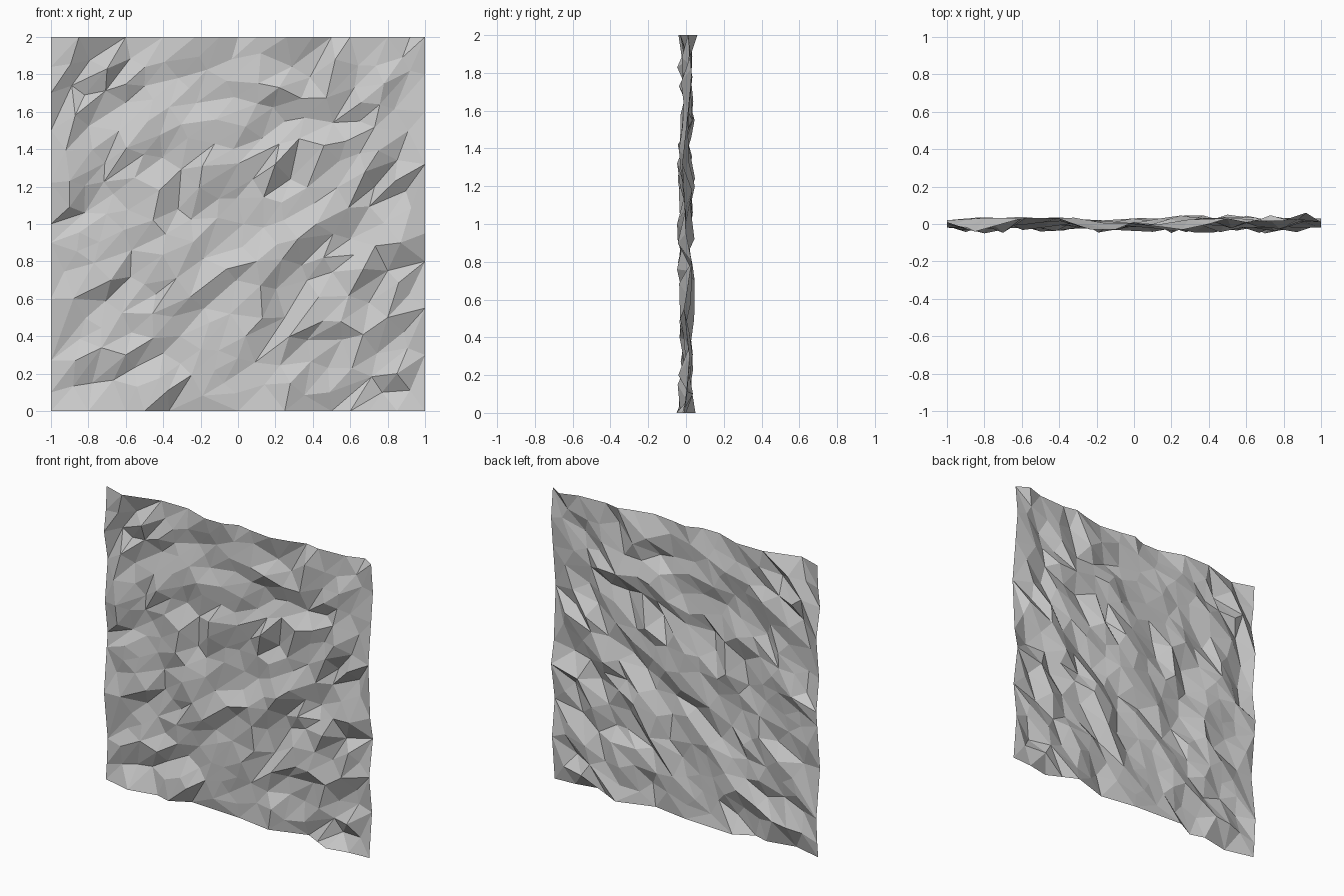
import bpy, bmesh, random
from mathutils import Vector
from mathutils.geometry import delaunay_2d_cdt

random.seed(4)
cube = bpy.data.objects.get("Cube")
if cube:
    bpy.data.objects.remove(cube, do_unlink=True)

# Stone material
stone = bpy.data.materials.new("pale_grey_stone")
stone.use_nodes = True
colour = (0.6, 0.6, 0.6, 1)
stone.diffuse_color = colour
stone.node_tree.nodes["Principled BSDF"].inputs["Base Color"].default_value = colour

# Crests stand forward (-y), hollows sit back (+y); pairs are x, z
crests = [(-.9, 1.23), (-.7, 1.83), (-.42, 1.18), (-.19, 1.31), (.2, 1.32), (.22, 1.73),
          (.52, 1.88), (.78, 1.75), (.68, 1.28), (.46, 1.42), (-.06, .76), (.1, .8),
          (.32, .92), (.42, 1), (.87, .9), (-.6, .3), (-.68, .7), (-.33, .71), (.12, .67),
          (.28, .15), (.85, .2), (.8, .5), (-.87, .27), (-.54, .13), (.04, .4), (.67, .76)]
hollows = [(-.82, 1.06), (-.6, 1.65), (-.82, 1.69), (-.57, .86), (-.32, 1.08), (.08, 1.24),
           (.28, 1.24), (.25, 1.55), (.65, 1.55), (.92, 1.82), (.73, 1.2), (.34, .78),
           (.37, .7), (.6, .92), (.8, .75), (-.78, .15), (-.4, .31), (-.57, .42),
           (-.18, .55), (-.31, .4), (.25, .5), (.37, .38), (.49, .1), (.77, .1), (.7, .58),
           (-.32, 1.78), (.03, 1.0)]
# Rim profiles: position along the side, then depth y
bottom_rim = [(-1, 0), (-.8, -.05), (-.6, -.01), (-.5, -.04), (-.37, .03), (0, .01),
              (.25, -.03), (.5, .05), (.6, 0), (.7, -.05), (.85, -.02)]
right_rim = [(0, -.01), (.3, .02), (.55, -.01), (.8, .03), (.95, 0), (1.32, -.02),
             (1.6, .01), (1.8, .03)]
top_rim = [(1, .01), (.92, .06), (.8, .02), (.6, .01), (.5, .03), (.4, 0), (.26, -.03),
           (.1, -.01), (0, .01), (-.1, -.03), (-.23, -.03), (-.4, .03), (-.6, .03), (-.85, -.04)]
left_rim = [(2, .01), (1.84, 0), (1.7, -.02), (1.5, .02), (1.22, -.01), (1, .02), (.9, .01),
            (.6, -.02), (.27, .02), (.1, .01)]


def squeeze(x, z):
    """Shorten the rising diagonal so that facets come out long in that direction."""
    along, across = (x + z) * 0.5, (z - x) * 0.5
    return Vector((along * 0.58, across))


points, heights = [], []


def add(x, z, y):
    points.append((x, z))
    heights.append(y)


# Rim, anticlockwise from the lower left corner
for x, y in bottom_rim:
    add(x, 0, y)
for z, y in right_rim:
    add(1, z, y)
for x, y in top_rim:
    add(x, 2, y)
for z, y in left_rim:
    add(-1, z, y)
rim_count = len(points)
rim = [(i, (i + 1) % rim_count) for i in range(rim_count)]

# Main crests and hollows
for x, z in crests:
    add(x, z, random.uniform(-0.05, -0.02))
for x, z in hollows:
    add(x, z, random.uniform(0.015, 0.05))

# Smaller bumps fill the gaps
flat = [squeeze(*p) for p in points]
for _ in range(6000):
    x, z = random.uniform(-0.93, 0.93), random.uniform(0.07, 1.93)
    here = squeeze(x, z)
    if min((here - p).length for p in flat) > 0.054:
        add(x, z, random.triangular(-0.042, 0.045, 0))
        flat.append(here)

# Triangulated sheet
_, _, triangles, sources, _, _ = delaunay_2d_cdt(flat, rim, [], 1, 1e-6)
bm = bmesh.new()
verts = []
for group in sources:
    x, z = points[group[0]]
    verts.append(bm.verts.new((x, heights[group[0]], z)))
for tri in triangles:
    bm.faces.new([verts[i] for i in tri])
bm.normal_update()
for face in bm.faces:
    if face.normal.y > 0:
        face.normal_flip()
mesh = bpy.data.meshes.new("rock_wall_panel")
bm.to_mesh(mesh)
bm.free()
mesh.materials.append(stone)
panel = bpy.data.objects.new("rock_wall_panel", mesh)
bpy.context.collection.objects.link(panel)
